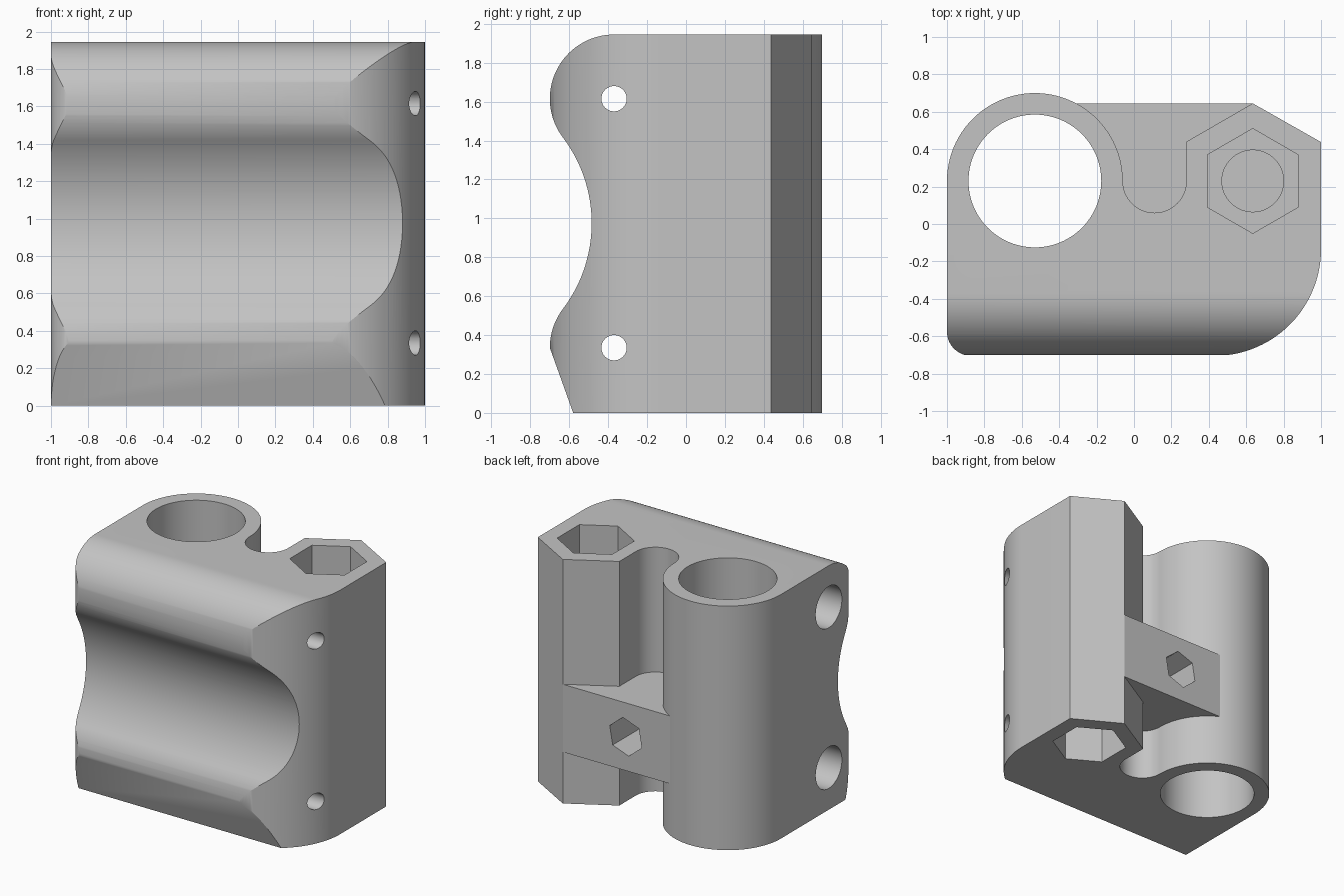
import bpy, bmesh, math
from mathutils import Vector

if "Cube" in bpy.data.objects:
    bpy.data.objects.remove(bpy.data.objects["Cube"], do_unlink=True)

HEIGHT = 1.945


def arc(cx, cy, r, start, end, steps=32):
    """Points along an arc, angles in degrees."""
    angles = [math.radians(start + (end - start) * i / steps) for i in range(steps + 1)]
    return [(cx + r * math.cos(a), cy + r * math.sin(a)) for a in angles]


def ngon(cx, cy, r, sides=64, turn=0):
    return arc(cx, cy, r, turn, turn + 360, sides)[:-1]


def prism(name, outline, axis, low, high):
    """Extrude a closed outline along one axis."""
    place = {"x": lambda u, v, w: (w, u, v),
             "y": lambda u, v, w: (u, w, v),
             "z": lambda u, v, w: (u, v, w)}[axis]
    bm = bmesh.new()
    verts = [bm.verts.new(place(u, v, low)) for u, v in outline]
    bmesh.ops.remove_doubles(bm, verts=verts, dist=0.0005)
    face = bm.faces.new([v for v in verts if v.is_valid])
    moved = bmesh.ops.extrude_face_region(bm, geom=[face])["geom"]
    bmesh.ops.translate(bm, vec=Vector(place(0, 0, high - low)),
                        verts=[g for g in moved if isinstance(g, bmesh.types.BMVert)])
    bmesh.ops.recalc_face_normals(bm, faces=bm.faces)
    mesh = bpy.data.meshes.new(name)
    bm.to_mesh(mesh)
    bm.free()
    obj = bpy.data.objects.new(name, mesh)
    bpy.context.collection.objects.link(obj)
    return obj


def combine(target, tool, operation):
    """Apply a boolean and discard the tool."""
    mod = target.modifiers.new(operation, "BOOLEAN")
    mod.operation, mod.solver, mod.object = operation, "EXACT", tool
    bpy.context.view_layer.objects.active = target
    bpy.ops.object.modifier_apply(modifier=mod.name)
    bpy.data.objects.remove(tool, do_unlink=True)


# Plan outline: rounded front corners, hexagonal post, valley, round tube
post = (0.635, 0.23)
tube = (-0.53, 0.23)
plan = (arc(-0.87, -0.575, 0.13, 180, 270, 16)
        + arc(0.43, -0.135, 0.57, -90, 0, 40)
        + [(1, 0.438), (0.635, 0.645), (0.28, 0.44)]
        + arc(0.11, 0.23, 0.17, 0, -180)
        + arc(*tube, 0.47, 0, 180, 48))
body = prism("clamp_block", plan, "z", -0.1, HEIGHT + 0.1)

# Side outline: chamfered foot, two lobes and the cove between them
lobe_y, lobe_r, low_z, high_z = -0.37, 0.33, 0.335, 1.615
bend = 37.1
side = ([(1, 0), (-0.58, 0)]
        + arc(lobe_y, low_z, lobe_r, 180, 180 - bend, 16)
        + arc(-1.215, 0.975, 0.73, -bend, bend, 40)
        + arc(lobe_y, high_z, lobe_r, 180 + bend, 90, 40)
        + [(1, HEIGHT)])
combine(body, prism("side_shape", side, "x", -1.2, 1.2), "INTERSECT")

# Web bridging tube and post
web = [(-0.4, 0.41), (0.634, 0.41), (0.634, 0.95), (-0.4, 0.95)]
combine(body, prism("web", web, "y", -0.1, 0.645), "UNION")

# Tube bore
combine(body, prism("bore", ngon(*tube, 0.355, 96), "z", -0.2, 2.2), "DIFFERENCE")

# Post: nut pockets at both ends and the shaft between them
for low, high in ((-0.2, 0.4), (HEIGHT - 0.4, 2.2)):
    combine(body, prism("pocket", ngon(*post, 0.28, 6, 30), "z", low, high), "DIFFERENCE")
combine(body, prism("shaft", ngon(*post, 0.165), "z", 0.42, 1.7), "DIFFERENCE")

# Cross holes: wide from the right side, narrow where they come out
for z in (low_z, high_z):
    combine(body, prism("wide_hole", ngon(lobe_y, z, 0.165), "x", -1.2, 0.7), "DIFFERENCE")
    combine(body, prism("narrow_hole", ngon(lobe_y, z, 0.065, 40), "x", 0.6, 1.2), "DIFFERENCE")

# Hexagonal socket in the web
combine(body, prism("socket", ngon(0.08, 0.68, 0.15, 6, 20), "y", 0.1, 0.9), "DIFFERENCE")

# Plain grey material
grey = bpy.data.materials.new("plain_grey")
grey.use_nodes = True
colour = (0.55, 0.55, 0.55, 1)
grey.diffuse_color = colour
grey.node_tree.nodes["Principled BSDF"].inputs["Base Color"].default_value = colour
body.data.materials.clear()
body.data.materials.append(grey)
for poly in body.data.polygons:
    poly.material_index = 0

bpy.ops.object.select_all(action="DESELECT")
body.select_set(True)
bpy.context.view_layer.objects.active = body
bpy.ops.object.shade_smooth_by_angle(angle=math.radians(25))
